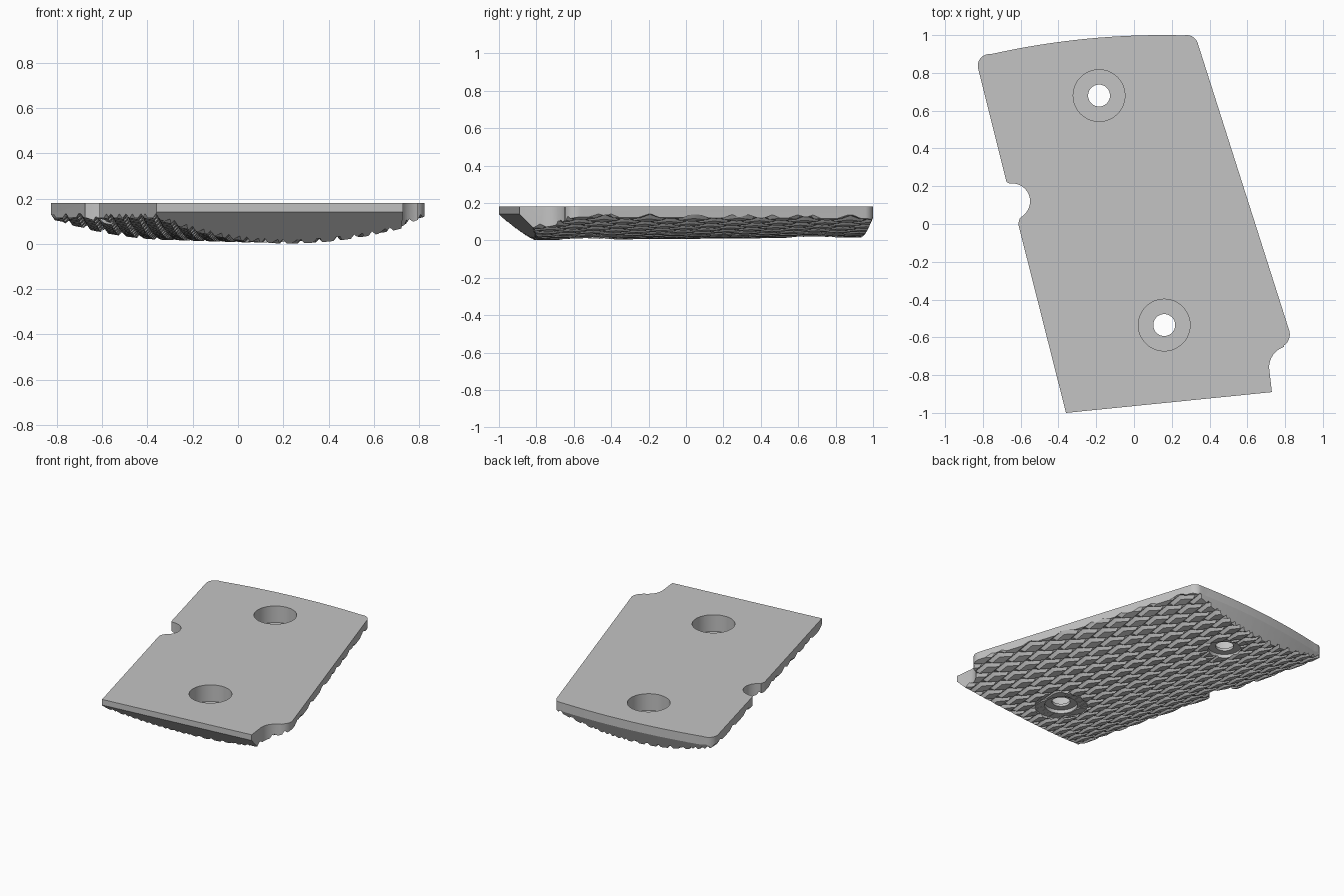
import bpy, bmesh, math
from mathutils import Vector

cube = bpy.data.objects.get("Cube")
if cube:
    bpy.data.objects.remove(cube, do_unlink=True)

TOP = 0.18
AXIS = Vector((-0.27, 0.963))      # long direction of the panel
CROSS = Vector((0.963, 0.27))

grey = bpy.data.materials.new("plain_grey")
grey.use_nodes = True
grey.diffuse_color = (0.55, 0.55, 0.55, 1)
grey.node_tree.nodes["Principled BSDF"].inputs["Base Color"].default_value = grey.diffuse_color


def finish(bm, name):
    bmesh.ops.recalc_face_normals(bm, faces=bm.faces)
    mesh = bpy.data.meshes.new(name)
    bm.to_mesh(mesh)
    bm.free()
    mesh.materials.append(grey)
    obj = bpy.data.objects.new(name, mesh)
    bpy.context.collection.objects.link(obj)
    return obj


def arc(cx, cy, r, start, end, n):
    angles = [math.radians(start + (end - start) * i / n) for i in range(n + 1)]
    return [(cx + r * math.cos(a), cy + r * math.sin(a)) for a in angles]


def prism(name, points, z0, z1):
    bm = bmesh.new()
    face = bm.faces.new([bm.verts.new((x, y, z0)) for x, y in points])
    side = bmesh.ops.extrude_face_region(bm, geom=[face])["geom"]
    for v in side:
        if isinstance(v, bmesh.types.BMVert):
            v.co.z = z1
    return finish(bm, name)


def wedge(name, path, out, z_edge, run, rise):
    """Bevel cutter swept along an end edge, sloping inward below z_edge."""
    bm = bmesh.new()
    out = Vector(out).normalized()
    rings = []
    for p in path:
        p = Vector(p)
        section = [(0.1 * run, z_edge + 0.1 * rise), (-1.5 * run, z_edge - 1.5 * rise),
                   (0.4, z_edge - 1.5 * rise), (0.4, z_edge + 0.1 * rise)]
        rings.append([bm.verts.new((*(p + out * d), z)) for d, z in section])
    for a, b in zip(rings, rings[1:]):
        for i in range(4):
            j = (i + 1) % 4
            bm.faces.new((a[i], a[j], b[j], b[i]))
    bm.faces.new(rings[0])
    bm.faces.new(rings[-1])
    return finish(bm, name)


def boolean(obj, tool, operation):
    mod = obj.modifiers.new(tool.name, "BOOLEAN")
    mod.operation = operation
    mod.solver = "EXACT"
    mod.object = tool
    bpy.context.view_layer.update()
    result = bpy.data.meshes.new_from_object(
        obj.evaluated_get(bpy.context.evaluated_depsgraph_get()))
    obj.modifiers.clear()
    obj.data = result
    bpy.data.objects.remove(tool, do_unlink=True)


# Checkered block: lozenge lattice with V grooves over an arched underside
LENGTH, WIDTH, CELLS, GROOVE, DEPTH = 0.25, 0.083, 12, 0.2, 0.018
steps = [(i + f, f == 0) for i in range(-CELLS, CELLS) for f in (0, GROOVE, 1 - GROOVE)]
steps.append((CELLS, True))
bm = bmesh.new()
grid = []
for a, groove_a in steps:
    row = []
    for b, groove_b in steps:
        u, v = (a - b) * WIDTH / 2, (a + b) * LENGTH / 2
        z = 0.008 + 0.008 * v + 0.3 * u * u + (DEPTH if groove_a or groove_b else 0)
        row.append(bm.verts.new((*(CROSS * u + AXIS * v), z)))
    grid.append(row)
for r, s in zip(grid, grid[1:]):
    for i in range(len(r) - 1):
        bm.faces.new((r[i], s[i], s[i + 1], r[i + 1]))
block = bmesh.ops.extrude_face_region(bm, geom=bm.faces[:])["geom"]
for v in block:
    if isinstance(v, bmesh.types.BMVert):
        v.co.z = 0.6
panel = finish(bm, "grip_panel")

# Outline with rounded corners and two edge notches
outline = [(-0.36, -1.0), (0.73, -0.89)]
outline += arc(0.83, -0.76, 0.115, 180, 108, 8)
outline += arc(0.755, -0.585, 0.07, -58, 18, 8)
outline += arc(0.28, 0.94, 0.06, 18, 88, 8)
outline += arc(0.15, -3.14, 4.14, 88.5, 102.6, 16)
outline += arc(-0.765, 0.838, 0.062, 103, 194, 8)
outline += [(-0.675, 0.222)]
outline += arc(-0.645, 0.12, 0.095, 98, -48, 14)
outline += [(-0.605, 0.03), (-0.613, 0.0)]
boolean(panel, prism("outline_tool", outline, -0.2, TOP), "INTERSECT")

# Sloped ends
boolean(panel, wedge("front_bevel", [(-0.91, -1.055), (1.28, -0.835)],
                     (0.1, -1), 0.14, 0.13, 0.13), "DIFFERENCE")
boolean(panel, wedge("back_bevel", arc(0.15, -3.14, 4.14, 84, 107, 24),
                     (-0.1, 1), 0.12, 0.045, 0.1), "DIFFERENCE")

# Screw holes: flat ring and recess below, through hole, counterbore above
for x, y in ((-0.185, 0.68), (0.16, -0.535)):
    for name, r, z0, z1 in (("ring", 0.168, -0.2, 0.02), ("recess", 0.105, -0.2, 0.045),
                            ("bore", 0.058, -0.2, 0.4), ("counterbore", 0.137, 0.063, 0.4)):
        circle = arc(x, y, r, 0, 360, 48)[:-1]
        boolean(panel, prism(name, circle, z0, z1), "DIFFERENCE")

# Smooth round walls, keep creases sharp
bpy.ops.object.select_all(action="DESELECT")
panel.select_set(True)
bpy.context.view_layer.objects.active = panel
bpy.ops.object.shade_smooth_by_angle(angle=math.radians(20))
